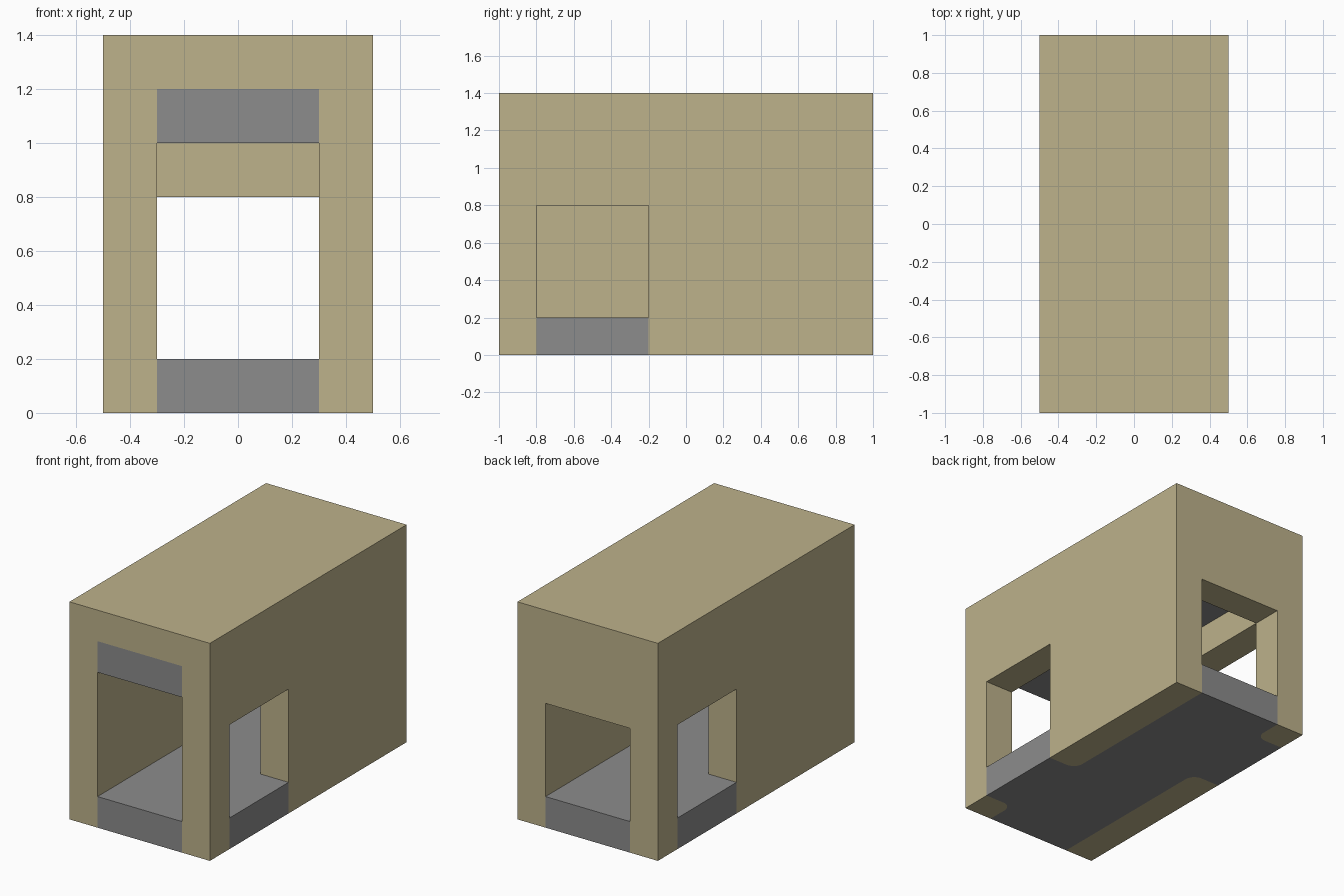
import bpy
import bmesh
from math import cos, sin, radians
from mathutils import Vector

cube = bpy.data.objects.get("Cube")
if cube:
    bpy.data.objects.remove(cube, do_unlink=True)


def make_material(name, rgb):
    mat = bpy.data.materials.new(name)
    mat.use_nodes = True
    mat.diffuse_color = (*rgb, 1)
    mat.node_tree.nodes["Principled BSDF"].inputs["Base Color"].default_value = (*rgb, 1)
    return mat


TAN, GREY = 0, 1
materials = [make_material("sand_wall", (0.509, 0.445, 0.258)),
             make_material("grey_slab", (0.262, 0.262, 0.262))]

# Planes that divide the block into cells
CUTS = ((-0.5, -0.3, 0.3, 0.5),
        (-1, -0.8, -0.2, 0.2, 0.8, 1),
        (0, 0.2, 0.8, 1, 1.2, 1.4))


def beside_doorway(x, y):
    """True in the side wall stretches that hold a doorway."""
    return abs(x) > 0.3 and 0.2 < abs(y) < 0.8 and x * y < 0


def is_solid(c):
    x, y, z = c
    if abs(x) > 0.5 or abs(y) > 1 or not 0 < z < 1.4:
        return False
    hall = abs(x) < 0.3 and y < 0.8 and 0.2 < z < 1
    back_door = abs(x) < 0.3 and y > 0.8 and 0.2 < z < 0.8
    side_door = beside_doorway(x, y) and 0.2 < z < 0.8
    return not (hall or back_door or side_door)


def colour_of(c):
    x, y, z = c
    floor = z < 0.2 and (abs(x) < 0.3 or beside_doorway(x, y))
    ceiling = 1 < z < 1.2 and abs(x) < 0.3 and y < 0.8
    return GREY if floor or ceiling else TAN


# Shell: a face wherever a solid cell meets open space
bm = bmesh.new()
spans = [list(zip(c, c[1:])) for c in CUTS]
for cell in ((a, b, c) for a in spans[0] for b in spans[1] for c in spans[2]):
    mid = Vector([(lo + hi) / 2 for lo, hi in cell])
    if not is_solid(mid):
        continue
    for axis in range(3):
        u, v = (axis + 1) % 3, (axis + 2) % 3
        for side in (0, 1):
            step = mid.copy()
            step[axis] = cell[axis][side] + (0.05 if side else -0.05)
            if is_solid(step):
                continue
            ring = []
            for i, j in ((0, 0), (1, 0), (1, 1), (0, 1)):
                p = Vector()
                p[axis], p[u], p[v] = cell[axis][side], cell[u][i], cell[v][j]
                ring.append(bm.verts.new(p))
            face = bm.faces.new(ring if side else ring[::-1])
            face.material_index = colour_of(mid)
bmesh.ops.remove_doubles(bm, verts=bm.verts, dist=0.001)
bmesh.ops.recalc_face_normals(bm, faces=bm.faces)

# Underside: round the grey floor into the free corners of the wall feet
RADIUS = 0.07
for s in (1, -1):
    for y, dy in ((-0.8, -1), (-0.2, 1)):
        corner = Vector((0.3 * s, y * s, 0))
        into = Vector((s, dy * s, 0))
        centre = corner + into * RADIUS
        for angle in (22.5, 45, 67.5):
            a = radians(angle)
            normal = -Vector((into.x * cos(a), into.y * sin(a), 0))
            tangent = centre + normal * RADIUS

            def foot_faces():
                found = []
                for f in bm.faces:
                    m = f.calc_center_median()
                    d = m - corner
                    if (abs(m.z) < 0.001 and f.material_index == TAN
                            and d.x * into.x > 0 and d.y * into.y > 0
                            and d.length < 0.5):
                        found.append(f)
                return found

            faces = foot_faces()
            geom = set(faces)
            for f in faces:
                geom.update(f.edges, f.verts)
            bmesh.ops.bisect_plane(bm, geom=list(geom), dist=0.0001,
                                   plane_co=tangent, plane_no=normal)
            for f in foot_faces():
                if (f.calc_center_median() - tangent).dot(normal) > 0:
                    f.material_index = GREY

# Merge flat neighbours of the same colour
bmesh.ops.dissolve_limit(bm, angle_limit=radians(1), verts=bm.verts,
                         edges=bm.edges, delimit={'MATERIAL'})

mesh = bpy.data.meshes.new("passage_shell")
bm.to_mesh(mesh)
bm.free()
for mat in materials:
    mesh.materials.append(mat)
bpy.context.collection.objects.link(bpy.data.objects.new("passage_shell", mesh))
